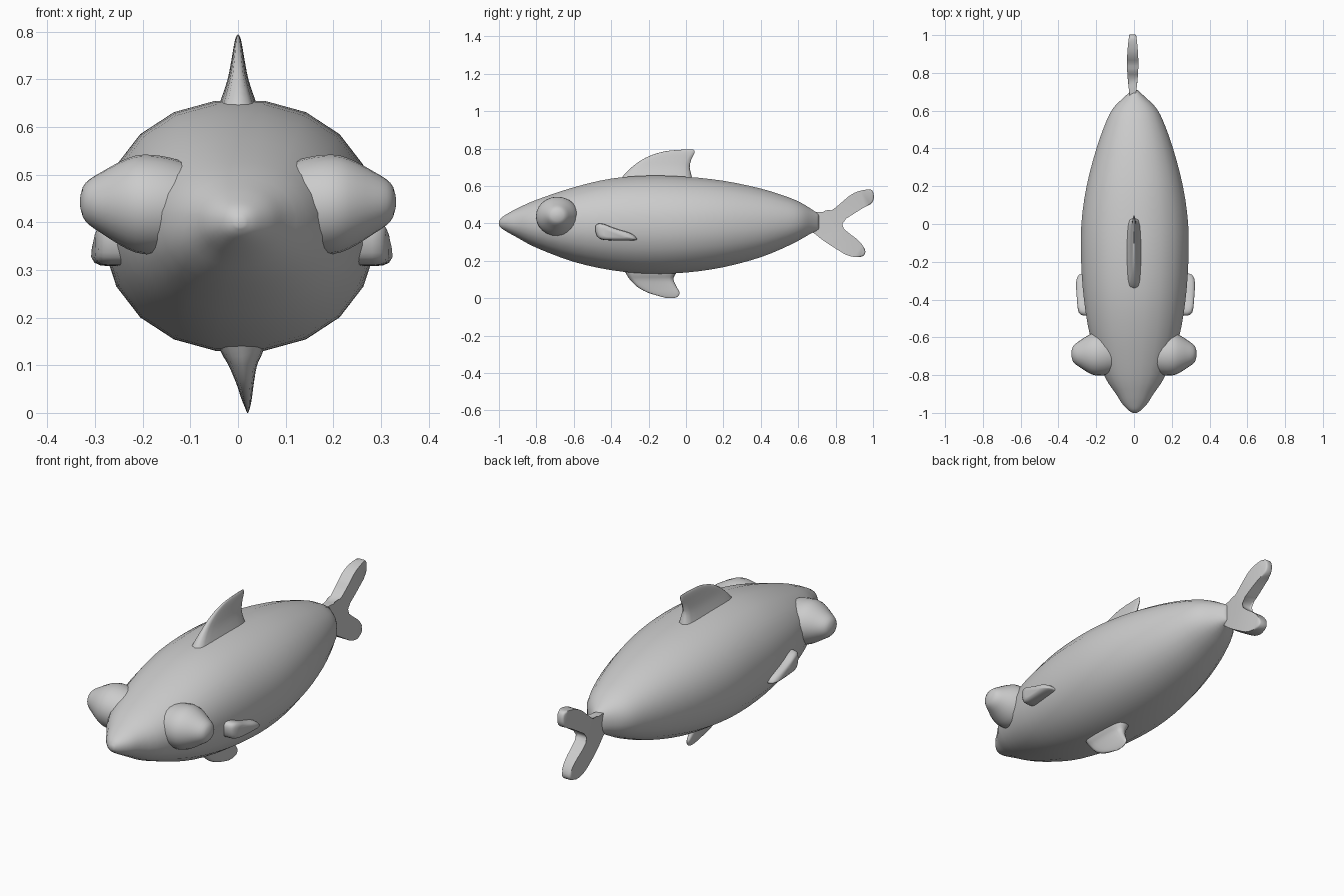
import bpy, bmesh, math
from math import sin, cos, pi

if "Cube" in bpy.data.objects:
    bpy.data.objects.remove(bpy.data.objects["Cube"])


def finish(name, bm, angle=60):
    bmesh.ops.recalc_face_normals(bm, faces=bm.faces)
    me = bpy.data.meshes.new(name)
    bm.to_mesh(me)
    bm.free()
    ob = bpy.data.objects.new(name, me)
    bpy.context.collection.objects.link(ob)
    bpy.ops.object.select_all(action='DESELECT')
    ob.select_set(True)
    bpy.context.view_layer.objects.active = ob
    bpy.ops.object.shade_smooth_by_angle(angle=math.radians(angle))
    return ob


def loft(name, rings, angle=60):
    bm = bmesh.new()
    vs = [[bm.verts.new(p) for p in r] for r in rings]
    n = len(vs[0])
    for a, b in zip(vs, vs[1:]):
        for i in range(n):
            j = (i + 1) % n
            bm.faces.new((a[i], a[j], b[j], b[i]))
    bm.faces.new(vs[0])
    bm.faces.new(vs[-1])
    return finish(name, bm, angle)


def spow(v, e):
    return math.copysign(abs(v) ** e, v)


def chaikin(pts, times=2):
    for _ in range(times):
        out = []
        for p, q in zip(pts, pts[1:] + pts[:1]):
            out += [tuple(.75 * a + .25 * b for a, b in zip(p, q)),
                    tuple(.25 * a + .75 * b for a, b in zip(p, q))]
        pts = out
    return pts


def catmull(rows, steps=3):
    out = []
    for i in range(len(rows) - 1):
        p0, p1 = rows[max(i - 1, 0)], rows[i]
        p2, p3 = rows[i + 1], rows[min(i + 2, len(rows) - 1)]
        for s in range(steps):
            t = s / steps
            out.append(tuple(.5 * (2 * b + (c - a) * t + (2 * a - 5 * b + 4 * c - d) * t * t
                                   + (3 * b - a - 3 * c + d) * t ** 3)
                             for a, b, c, d in zip(p0, p1, p2, p3)))
    return out + [rows[-1]]


# Body: y, bottom z, top z, half width
stations = [(-1, .39, .41, .01), (-.985, .372, .432, .035), (-.95, .35, .455, .068),
            (-.9, .322, .482, .10), (-.8, .268, .527, .165), (-.6, .192, .595, .237),
            (-.4, .147, .642, .272), (-.2, .128, .658, .287), (0, .134, .652, .286),
            (.2, .163, .63, .258), (.4, .217, .588, .205), (.55, .28, .54, .15),
            (.62, .317, .508, .11), (.67, .346, .477, .058), (.71, .365, .45, .015)]
N = 20
rings = []
for y, lo, hi, w in catmull(stations):
    c, h = (lo + hi) / 2, (hi - lo) / 2
    rings.append([(.004 + w * spow(cos(a), .93), y, c + h * spow(sin(a), .93))
                  for a in [2 * pi * (i + .5) / N for i in range(N)]])
loft("body", rings)


# Blade fins: layers of z, front y, back y, half thickness, x offset
def blade(name, layers):
    rs = []
    for z, f, b, w, x in catmull(layers):
        m, h = (f + b) / 2, (b - f) / 2
        rs.append([(x + w * spow(sin(a), .5), m + h * cos(a), z)
                   for a in [2 * pi * i / 20 for i in range(20)]])
    loft(name, rs)


blade("dorsal_fin", [(.61, -.36, .04, .055, 0), (.655, -.335, .03, .037, 0),
                     (.70, -.29, .02, .022, 0), (.74, -.235, .028, .014, 0),
                     (.77, -.17, .043, .009, 0), (.787, -.10, .045, .005, 0),
                     (.794, -.02, .04, .001, 0)])
blade("belly_fin", [(.18, -.35, -.03, .06, .005), (.13, -.32, -.055, .045, .008),
                    (.10, -.30, -.067, .03, .01), (.06, -.26, -.05, .018, .015),
                    (.03, -.205, -.034, .011, .018), (.01, -.14, -.042, .005, .02),
                    (0, -.10, -.065, .001, .02)])

# Forked tail: rounded outline (y, z) with thickness fading to the tips
outline = [(.64, .455), (.71, .462), (.77, .46), (.83, .51), (.89, .562), (.96, .582),
           (1.003, .58), (1.005, .51), (.95, .485), (.88, .44), (.815, .40), (.86, .355),
           (.93, .305), (.965, .25), (.945, .218), (.87, .222), (.80, .265), (.73, .31),
           (.68, .352), (.64, .37)]
outline = chaikin(outline)
bm = bmesh.new()
sides = []
for s in (-1, 1):
    sides.append([bm.verts.new((s * (.013 + .017 * max(0, sin(pi * (y - .66) / .38)))
                                - .007, y, z)) for y, z in outline])
    bm.faces.new(sides[-1])
for i in range(len(outline)):
    j = (i + 1) % len(outline)
    bm.faces.new((sides[0][i], sides[0][j], sides[1][j], sides[1][i]))
rim = [e for e in bm.edges if any(len(f.verts) > 4 for f in e.link_faces)]
bmesh.ops.bevel(bm, geom=rim, offset=.008, segments=2, profile=.5, affect='EDGES')
bmesh.ops.triangulate(bm, faces=[f for f in bm.faces if len(f.verts) > 4])
finish("tail_fin", bm)

# Bulging eyes: turned around the x axis; x, radius
eye = [(.09, .09), (.14, .104), (.18, .109), (.215, .106), (.25, .09), (.285, .068),
       (.312, .05), (.326, .032), (.332, .006)]
# Side fins: small pillowed shapes; outline (y, z)
fin = chaikin([(-.485, .35), (-.485, .395), (-.45, .402), (-.38, .372), (-.29, .348),
               (-.257, .315), (-.275, .308), (-.38, .308), (-.465, .312)])
pillow = [(.22, 1), (.285, 1), (.302, .95), (.313, .82), (.319, .55)]
for side, s in (("right", 1), ("left", -1)):
    loft(side + "_eye",
         [[(s * x, -.688 + 1.05 * r * cos(a), .437 + .04 * (x - .18) + .96 * r * sin(a))
           for a in [2 * pi * i / 24 for i in range(24)]] for x, r in catmull(eye, 2)])
    shift = 0 if s > 0 else .016
    loft(side + "_side_fin",
         [[(s * (x + .04 * (y + .39)) + shift, -.385 + k * (y + .385), .345 + k * (z - .345))
           for y, z in fin] for x, k in pillow])
